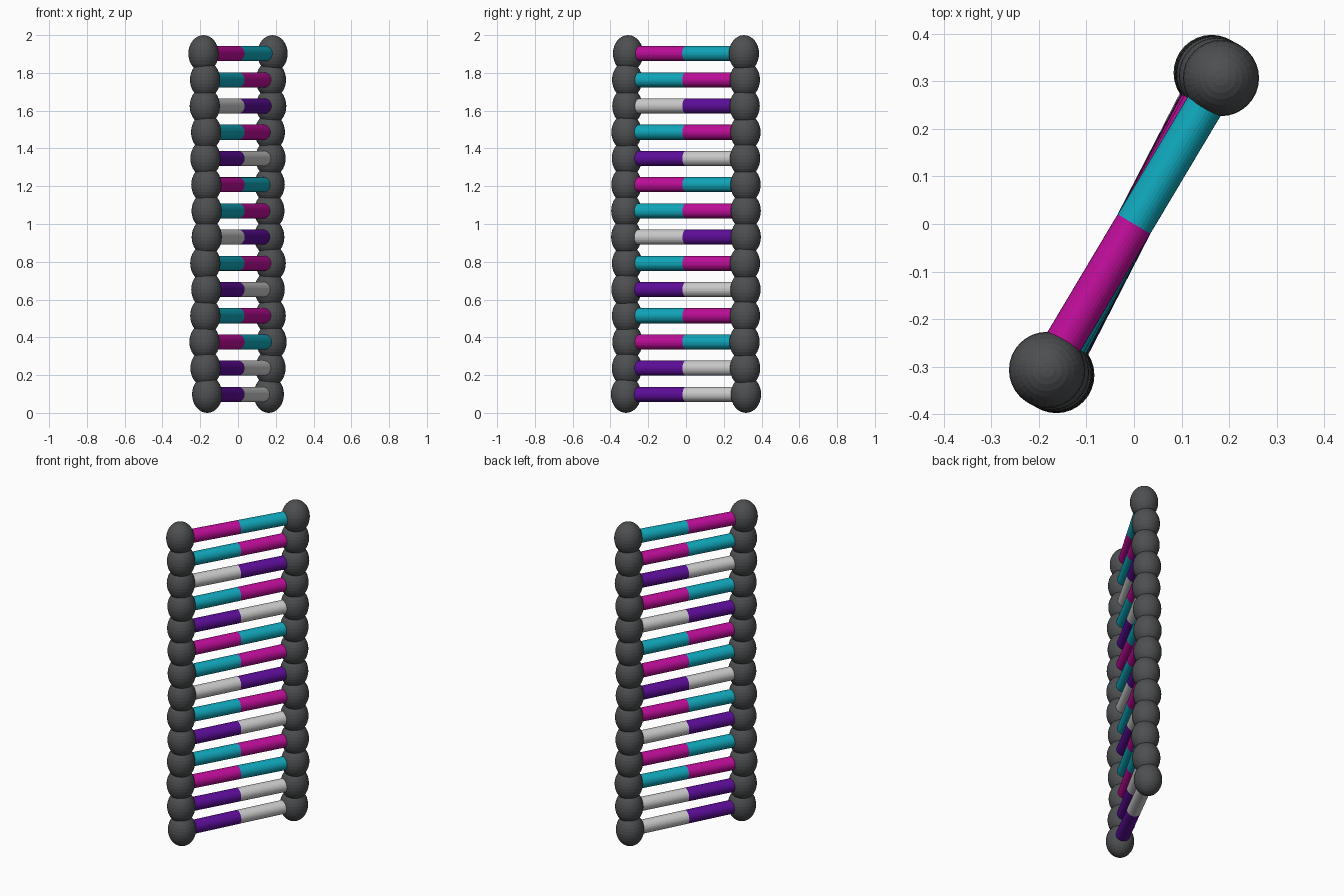
import bpy
from math import cos, sin, radians, pi
from mathutils import Vector

if "Cube" in bpy.data.objects:
    bpy.data.objects.remove(bpy.data.objects["Cube"])

REACH, ROD_R = 0.357, 0.04
BALL_R, BALL_H = 0.08, 0.098
Z0, Z1 = BALL_H, 2 - BALL_H


def material(name, rgb):
    m = bpy.data.materials.new(name)
    m.diffuse_color = (*rgb, 1)
    m.use_nodes = True
    m.node_tree.nodes["Principled BSDF"].inputs["Base Color"].default_value = m.diffuse_color
    return m


dark = material("dark_grey", (0.075, 0.078, 0.082))
mats = {
    "m": material("magenta", (0.52, 0.004, 0.32)),
    "c": material("cyan", (0.005, 0.39, 0.50)),
    "p": material("purple", (0.11, 0.004, 0.32)),
    "g": None,
}

# colour pairs (front half, back half) and heading of each rung, bottom to top
pairs = "pg pg mc cm pg cm gp cm mc pg cm gp cm mc".split()
angles = [62.8, 61.2, 60.2, 61.0, 62.0, 61.0, 62.4,
          62.3, 62.0, 61.2, 61.8, 60.5, 60.8, 59.2]


def paint(ob, name, mat):
    ob.name = name
    if mat:
        ob.data.materials.append(mat)


for i, (pair, deg) in enumerate(zip(pairs, angles)):
    z = Z0 + (Z1 - Z0) * i / (len(pairs) - 1)
    a = radians(deg)
    for side, colour, label in ((-1, pair[0], "front"), (1, pair[1], "back")):
        out = Vector((cos(a), sin(a), 0)) * side
        # backbone bead
        end = out * REACH
        bpy.ops.mesh.primitive_uv_sphere_add(
            segments=32, ring_count=16, radius=1, location=(end.x, end.y, z))
        bead = bpy.context.object
        bead.scale = (BALL_R, BALL_R, BALL_H)
        paint(bead, f"{label}_bead_{i + 1}", dark)
        # half rung, from the centre to the bead
        mid = out * REACH / 2
        bpy.ops.mesh.primitive_cylinder_add(
            vertices=32, radius=ROD_R, depth=REACH,
            location=(mid.x, mid.y, z), rotation=(0, pi / 2, a))
        paint(bpy.context.object, f"{label}_half_rung_{i + 1}", mats[colour])
